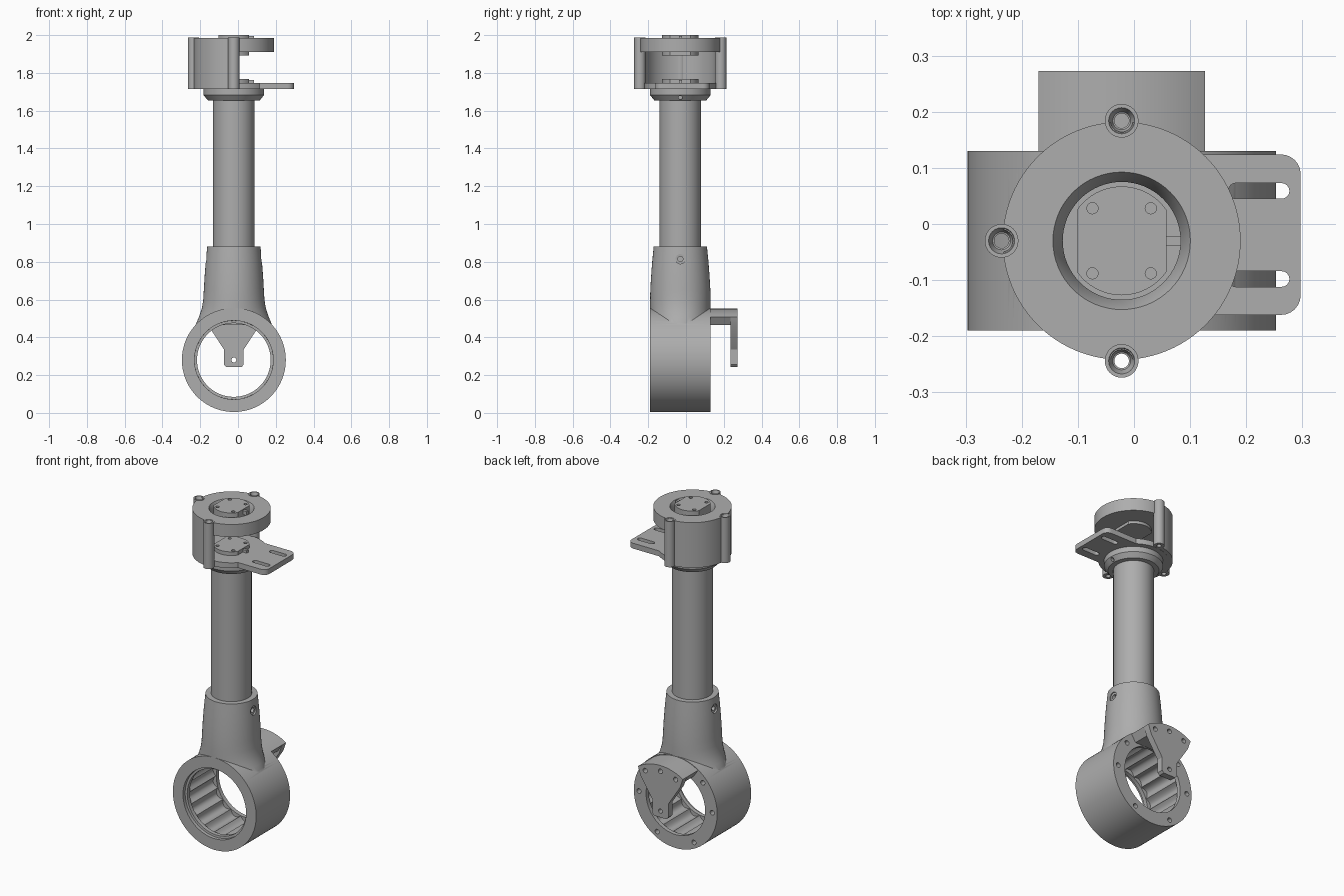
import bpy, bmesh, math

old = bpy.data.objects.get("Cube")
if old:
    bpy.data.objects.remove(old, do_unlink=True)

grey = bpy.data.materials.new("mid grey")
grey.use_nodes = True
grey.diffuse_color = (0.42, 0.42, 0.42, 1)
grey.node_tree.nodes["Principled BSDF"].inputs["Base Color"].default_value = (0.42, 0.42, 0.42, 1)

CX, CY, CZ = -0.022, -0.03, 0.28      # column axis and ring height


def ellipse(a, b, rx, ry=None, n=64):
    ry = ry or rx
    return [(a + rx * math.cos(math.tau * i / n), b + ry * math.sin(math.tau * i / n)) for i in range(n)]


def loft(name, axis, sections):
    """Solid through matching outlines, each given as (height along axis, points)."""
    place = {"x": lambda a, b, h: (h, a, b), "y": lambda a, b, h: (a, h, b), "z": lambda a, b, h: (a, b, h)}[axis]
    bm = bmesh.new()
    rings = [[bm.verts.new(place(a, b, h)) for a, b in pts] for h, pts in sections]
    for low, high in zip(rings, rings[1:]):
        for i in range(len(low)):
            j = (i + 1) % len(low)
            bm.faces.new((low[i], low[j], high[j], high[i]))
    bm.faces.new(rings[0][::-1])
    bm.faces.new(rings[-1])
    bmesh.ops.recalc_face_normals(bm, faces=bm.faces)
    mesh = bpy.data.meshes.new(name)
    bm.to_mesh(mesh)
    bm.free()
    mesh.materials.append(grey)
    ob = bpy.data.objects.new(name, mesh)
    bpy.context.collection.objects.link(ob)
    return ob


def prism(name, axis, pts, lo, hi):
    return loft(name, axis, [(lo, pts), (hi, pts)])


def turned(name, axis, a, b, profile, n=64):
    return loft(name, axis, [(h, ellipse(a, b, r, n=n)) for h, r in profile])


def box(name, x0, x1, y0, y1, z0, z1):
    return prism(name, "z", [(x0, y0), (x1, y0), (x1, y1), (x0, y1)], z0, z1)


def combine(ob, others, op):
    for other in others:
        mod = ob.modifiers.new("combine", "BOOLEAN")
        mod.operation, mod.object, mod.solver = op, other, "EXACT"
        bpy.context.view_layer.objects.active = ob
        bpy.ops.object.modifier_apply(modifier=mod.name)
        bpy.data.objects.remove(other, do_unlink=True)
    return ob


def cut(ob, *others):
    return combine(ob, others, "DIFFERENCE")


def join(ob, *others):
    return combine(ob, others, "UNION")


def around(angle, r):
    t = math.radians(angle)
    return CX + r * math.sin(t), CZ + r * math.cos(t)


# Bearing ring with a socket blended into its top
ring = turned("ring_and_socket", "y", CX, CZ, [(-0.19, 0.275), (0.13, 0.275)], 128)
flare = [(0.45, 0.205, 0.158), (0.48, 0.197, 0.159), (0.505, 0.186, 0.16), (0.53, 0.177, 0.16),
         (0.56, 0.168, 0.16), (0.6, 0.162, 0.16), (0.65, 0.159, 0.159), (0.72, 0.155, 0.155),
         (0.8, 0.149, 0.149), (0.88, 0.141, 0.141)]
join(ring, loft("socket", "z", [(z, ellipse(CX, CY, rx, ry)) for z, rx, ry in flare]))

# Bore with a stepped front lip and scalloped grooves
cut(ring, turned("bore", "y", CX, CZ, [(-0.3, 0.21), (-0.17, 0.208), (-0.169, 0.195), (0.3, 0.195)], 128))
wave = []
for i in range(144):
    t = math.tau * i / 144
    r = 0.198 + 0.021 * abs(math.sin(9 * t))
    wave.append((CX + r * math.cos(t), CZ + r * math.sin(t)))
cut(ring, prism("grooves", "y", wave, -0.145, 0.105))

# Screw holes in the back face and socket sides
for angle in (-150, -90, -48, 48, 90, 150):
    a, b = around(angle, 0.242)
    cut(ring, turned("hole", "y", a, b, [(0.09, 0.014), (0.2, 0.014)], 20))
for side in (-1, 1):
    profile = [(CX + side * d, r) for d, r in ((0.1, 0.014), (0.138, 0.014), (0.139, 0.026), (0.3, 0.026))]
    cut(ring, turned("hole", "x", CY, 0.815, profile, 24))

# Hanging bracket: arc shaped arm and tapered back plate
arc = [around(-33 + 66 * i / 16, 0.272) for i in range(17)]
arm = arc + [(CX + 0.12, 0.465), (CX - 0.12, 0.465)]
tongue = arc + [(CX + 0.13, 0.455), (CX + 0.052, 0.335), (CX + 0.052, 0.255), (CX + 0.04, 0.242),
                (CX - 0.04, 0.242), (CX - 0.052, 0.255), (CX - 0.052, 0.335), (CX - 0.13, 0.455)]
bracket = join(prism("bracket", "y", arm, 0.129, 0.25), prism("tongue", "y", tongue, 0.235, 0.273))
cut(bracket, turned("pin_hole", "y", CX, CZ, [(0.2, 0.013), (0.3, 0.013)], 20))
for angle in (-25, 0, 25):
    a, b = around(angle, 0.237)
    cut(bracket, turned("hole", "y", a, b, [(0.18, 0.014), (0.3, 0.014)], 20))

# Column and the collar on top of it
turned("column", "z", CX, CY, [(0.75, 0.11), (1.67, 0.11)])
collar = turned("collar", "z", CX, CY, [(1.655, 0.138), (1.682, 0.16), (1.72, 0.16)])
cut(collar, turned("hole", "x", CY, 1.669, [(0.09, 0.01), (0.3, 0.01)], 16))

# Half open housing: top disc, half wall and floor
housing = turned("housing", "z", CX, CY, [(1.715, 0.212), (1.985, 0.212)], 96)
cut(housing, turned("cavity", "z", CX, CY, [(1.745, 0.188), (1.91, 0.188)], 96),
    box("front_opening", CX, 0.5, -0.5, 0.5, 1.6, 1.91),
    turned("opening", "z", CX, CY, [(1.93, 0.105), (1.95, 0.105), (1.99, 0.125)]))

# Screw bosses round the housing
for dx, dy in ((0, 0.214), (0, -0.214), (-0.214, 0)):
    x, y = CX + dx, CY + dy
    cut(housing, turned("clearance", "z", x, y, [(1.6, 0.02), (2.1, 0.02)], 32))
    boss = turned("boss", "z", x, y, [(1.715, 0.03), (1.988, 0.03)], 32)
    cut(boss, turned("bore", "z", x, y, [(1.6, 0.013), (1.966, 0.013), (1.967, 0.016), (1.99, 0.024)], 24))

# Base plate with a slotted paddle
base = turned("base_plate", "z", CX, CY, [(1.714, 0.19), (1.746, 0.19)], 96)
corner = []
for x, y, start in ((0.262, -0.127, -90), (0.262, 0.089, 0)):
    for i in range(7):
        t = math.radians(start + 15 * i)
        corner.append((x + 0.035 * math.cos(t), y + 0.035 * math.sin(t)))
join(base, prism("paddle", "z", [(0.08, 0.124), (0.08, -0.162)] + corner, 1.714, 1.746))
for y in (0.059, -0.098):
    slot = []
    for x, start in ((0.182, 90), (0.263, -90)):
        for i in range(9):
            t = math.radians(start + 22.5 * i)
            slot.append((x + 0.014 * math.cos(t), y + 0.014 * math.sin(t)))
    cut(base, prism("slot", "z", slot, 1.6, 1.8))

# Flat sided hub blocks with four screw holes each
for name, lo, hi in (("lower_hub", 1.735, 1.768), ("upper_hub", 1.893, 2.0)):
    half = math.acos(0.08 / 0.097)
    pts = []
    for start in (half, math.pi + half):
        for i in range(17):
            t = start + (math.pi - 2 * half) * i / 16
            pts.append((CX + 0.097 * math.cos(t), CY + 0.097 * math.sin(t)))
    hub = prism(name, "z", pts, lo, hi)
    join(hub, box("key", 0.05, 0.084, CY - 0.008, CY + 0.008, hi - 0.03, hi - 0.006))
    for dx in (-0.052, 0.052):
        for dy in (-0.058, 0.058):
            cut(hub, turned("hole", "z", CX + dx, CY + dy, [(hi - 0.02, 0.01), (hi + 0.1, 0.01)], 16))

# Smooth round faces, keep edges crisp
bpy.ops.object.select_all(action="DESELECT")
for ob in bpy.context.collection.objects:
    if ob.type == "MESH" and ob.data.materials and ob.data.materials[0] == grey:
        ob.select_set(True)
        bpy.context.view_layer.objects.active = ob
bpy.ops.object.shade_smooth_by_angle(angle=math.radians(30))
